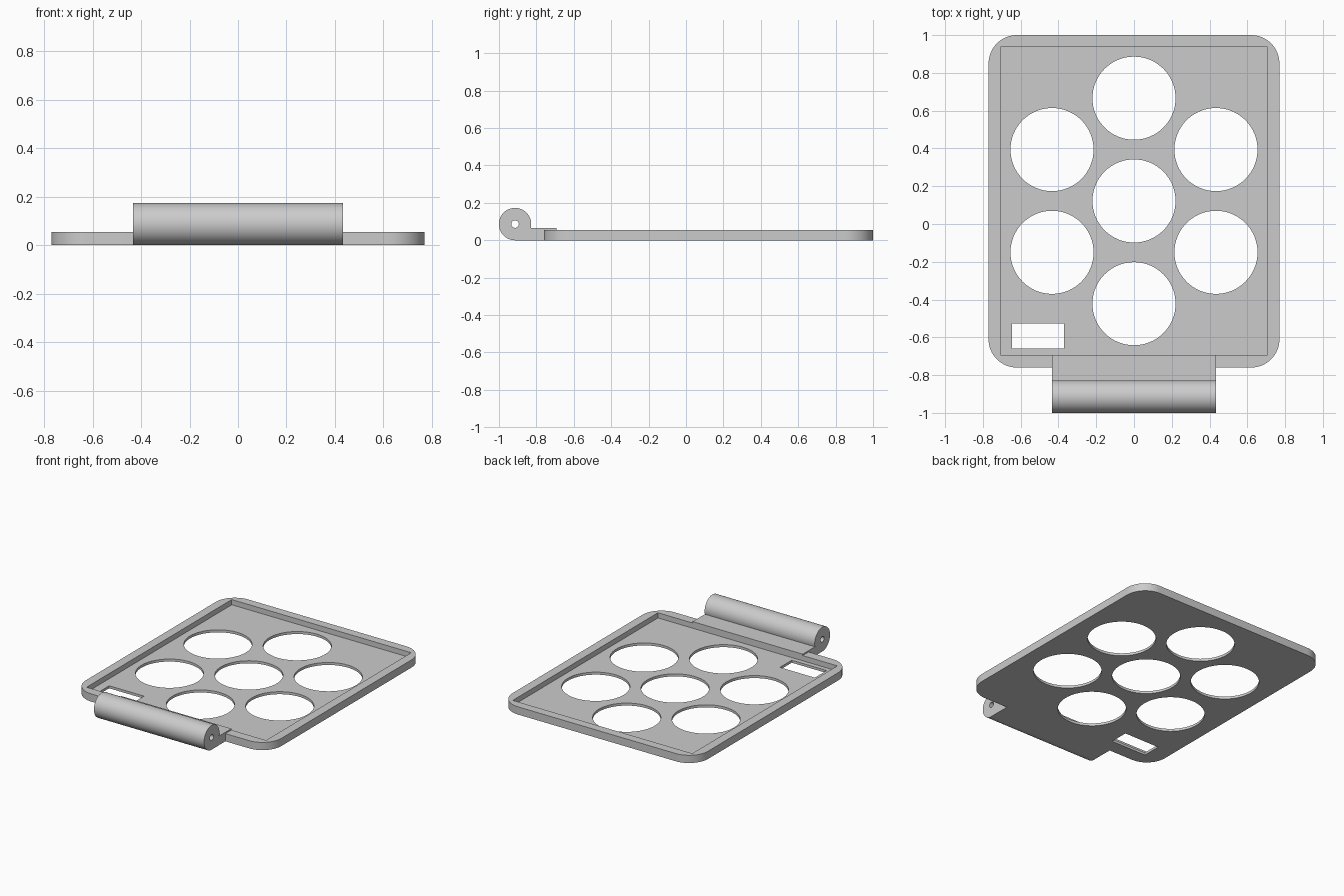
import bpy
import bmesh
from math import sin, cos, pi, radians
from mathutils import Matrix

if "Cube" in bpy.data.objects:
    bpy.data.objects.remove(bpy.data.objects["Cube"], do_unlink=True)

grey = bpy.data.materials.new("plain_grey")
grey.use_nodes = True
colour = (0.6, 0.6, 0.6, 1)
grey.diffuse_color = colour
grey.node_tree.nodes["Principled BSDF"].inputs["Base Color"].default_value = colour

TO_X = Matrix(((0, 0, 1), (1, 0, 0), (0, 1, 0))).to_4x4()  # profile plane yz, depth along x


def prism(name, profile, low, high, turn=Matrix()):
    """Extrude a flat counter-clockwise profile from low to high."""
    bm = bmesh.new()
    base = bm.faces.new([bm.verts.new((u, v, low)) for u, v in profile])
    top = bmesh.ops.extrude_face_region(bm, geom=[base])["geom"]
    verts = [g for g in top if isinstance(g, bmesh.types.BMVert)]
    bmesh.ops.translate(bm, verts=verts, vec=(0, 0, high - low))
    bmesh.ops.transform(bm, matrix=turn, verts=bm.verts)
    bmesh.ops.recalc_face_normals(bm, faces=bm.faces)
    mesh = bpy.data.meshes.new(name)
    bm.to_mesh(mesh)
    bm.free()
    mesh.materials.append(grey)
    obj = bpy.data.objects.new(name, mesh)
    bpy.context.collection.objects.link(obj)
    return obj


def arc(cx, cy, r, start, end, steps):
    angles = [radians(start + (end - start) * i / steps) for i in range(steps + 1)]
    return [(cx + r * cos(a), cy + r * sin(a)) for a in angles]


def circle(cx, cy, r, steps=64):
    return arc(cx, cy, r, 0, 360, steps)[:-1]


def rectangle(x0, y0, x1, y1):
    return [(x0, y0), (x1, y0), (x1, y1), (x0, y1)]


def combine(target, tool, operation):
    mod = target.modifiers.new(operation.lower(), "BOOLEAN")
    mod.operation, mod.solver, mod.object = operation, "EXACT", tool
    bpy.context.view_layer.objects.active = target
    bpy.ops.object.modifier_apply(modifier=mod.name)
    bpy.data.objects.remove(tool, do_unlink=True)


# Tray slab with rounded corners
half_w, front, back, corner = 0.77, -0.76, 1.0, 0.15
outline = []
for i, (sx, y) in enumerate([(1, back - corner), (-1, back - corner),
                             (-1, front + corner), (1, front + corner)]):
    outline += arc(sx * (half_w - corner), y, corner, 90 * i, 90 * i + 90, 16)
tray = prism("hinged_tray", outline, 0, 0.055)

# Square-cornered pocket that leaves the rim
floor, pocket_front = 0.018, -0.693
combine(tray, prism("pocket", rectangle(-0.706, pocket_front, 0.706, 0.938), floor, 0.2), "DIFFERENCE")

# Hinge barrel with the leaf joining it to the tray
by, bz, br, half_l, leaf_top = -0.914, 0.0865, 0.0865, 0.433, 0.065
barrel = arc(by, bz, br, -14.4, 270, 64)
profile = [(pocket_front, 0), (pocket_front, leaf_top)] + barrel
combine(tray, prism("hinge", profile, -half_l, half_l, TO_X), "UNION")
combine(tray, prism("pin_hole", circle(by, bz, 0.02, 32), -1, 1, TO_X), "DIFFERENCE")

# Seven round holes and one rectangular slot through the floor
pitch, middle = 0.272, 0.122
holes = [(0, 0), (0, 2), (0, -2), (1, 1), (1, -1), (-1, 1), (-1, -1)]
for col, row in holes:
    cutter = prism("cup_hole", circle(col * 0.434, middle + row * pitch, 0.22), -0.1, 0.2)
    combine(tray, cutter, "DIFFERENCE")
combine(tray, prism("slot", rectangle(-0.645, -0.66, -0.37, -0.527), -0.1, 0.2), "DIFFERENCE")

# Smooth curved walls, sharp edges kept
bpy.ops.object.select_all(action="DESELECT")
tray.select_set(True)
bpy.context.view_layer.objects.active = tray
bpy.ops.object.shade_smooth_by_angle(angle=radians(30))
